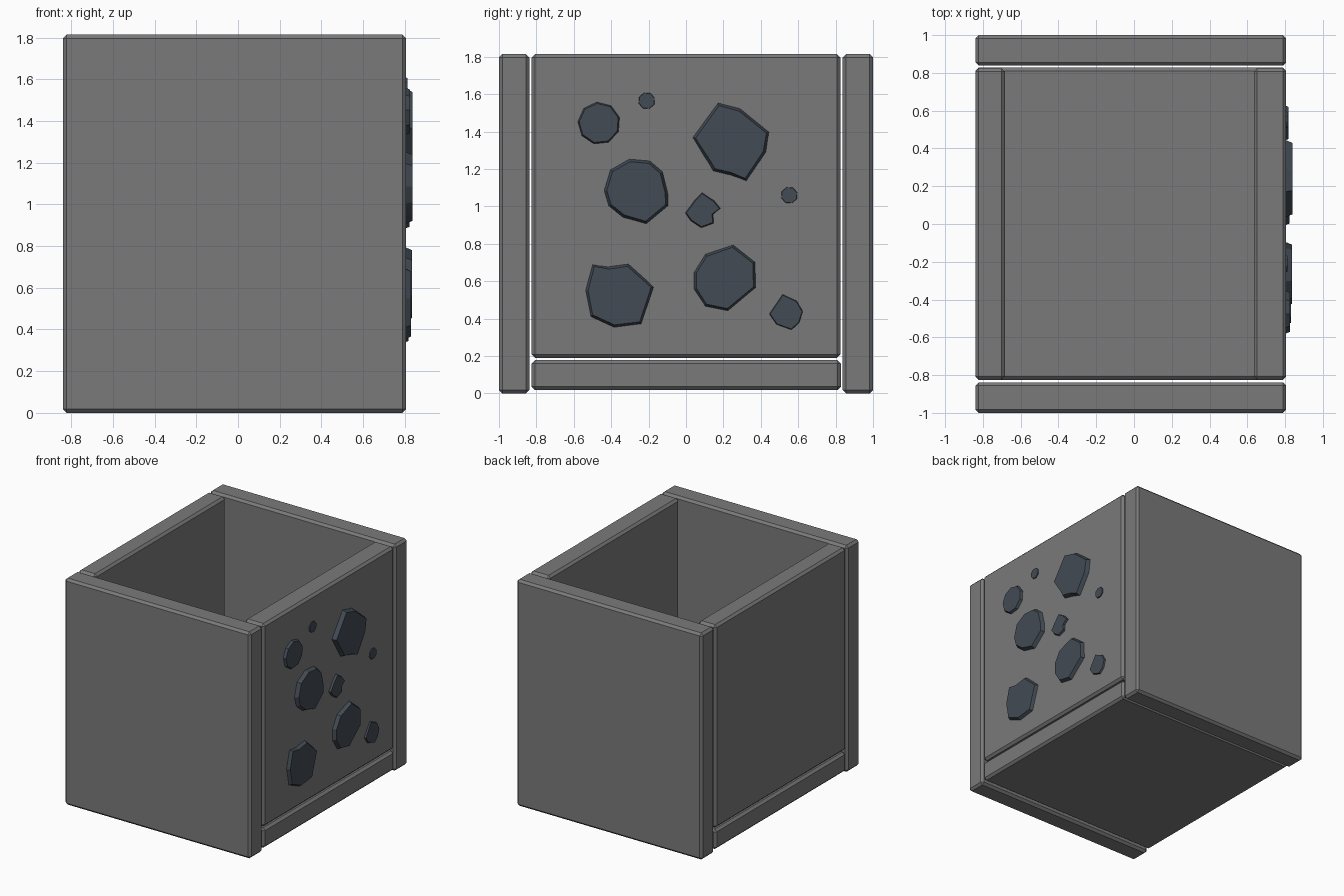
import bpy, bmesh, math
from mathutils import Vector

if "Cube" in bpy.data.objects:
    bpy.data.objects.remove(bpy.data.objects["Cube"])


def material(name, color):
    m = bpy.data.materials.new(name)
    m.diffuse_color = (*color, 1)
    m.use_nodes = True
    m.node_tree.nodes["Principled BSDF"].inputs["Base Color"].default_value = m.diffuse_color
    return m


STONE = material("grey stone", (0.195, 0.195, 0.195))
ORE = material("dark blue grey ore", (0.055, 0.070, 0.090))


def finish(name, bm, mat):
    bmesh.ops.recalc_face_normals(bm, faces=bm.faces)
    me = bpy.data.meshes.new(name)
    bm.to_mesh(me)
    bm.free()
    me.materials.append(mat)
    ob = bpy.data.objects.new(name, me)
    bpy.context.collection.objects.link(ob)
    return ob


def slab(name, lo, hi, bevel=0.018):
    """Chamfered box between two corners."""
    bm = bmesh.new()
    bmesh.ops.create_cube(bm, size=1)
    for v in bm.verts:
        v.co = [(a + b) / 2 + c * (b - a) for a, b, c in zip(lo, hi, v.co)]
    bmesh.ops.bevel(bm, geom=bm.edges[:], offset=bevel, segments=1,
                    affect='EDGES', profile=0.5)
    return finish(name, bm, STONE)


def chunk(name, outline, top, inset):
    """Flat lump on the right wall: outline in (y, z), narrowing to x = top."""
    pts = [Vector(p) for p in outline]
    c = sum(pts, Vector((0, 0))) / len(pts)
    bm = bmesh.new()
    base = [bm.verts.new((0.79, *p)) for p in pts]
    face = [bm.verts.new((top, *(p + (c - p).normalized() * inset))) for p in pts]
    bm.faces.new(base)
    bm.faces.new(face)
    n = len(pts)
    for i in range(n):
        j = (i + 1) % n
        bm.faces.new((base[i], base[j], face[j], face[i]))
    return finish(name, bm, ORE)


def ngon(y, z, r, n):
    return [(y + r * math.cos(math.tau * (i + 0.4) / n),
             z + r * math.sin(math.tau * (i + 0.4) / n)) for i in range(n)]


# Box walls and floor, with thin gaps between them
X0, X1, H = -0.84, 0.806, 1.814
slab("front_wall", (X0, -1, 0), (X1, -0.838, H))
slab("back_wall", (X0, 0.838, 0), (X1, 1, H))
slab("left_wall", (X0, -0.825, 0.19), (-0.684, 0.825, H))
slab("right_wall", (0.634, -0.825, 0.19), (X1, 0.825, H))
slab("floor", (X0, -0.825, 0.018), (X1, 0.828, 0.178))

# Ore lumps with irregular outlines
chunk("ore_upper_right", [(.17, 1.56), (.29, 1.53), (.45, 1.40), (.434, 1.29),
      (.325, 1.13), (.24, 1.16), (.14, 1.185), (.12, 1.22), (.03, 1.37)], 0.838, 0.022)
chunk("ore_middle", [(-.445, 1.085), (-.41, 1.20), (-.305, 1.26), (-.19, 1.25),
      (-.12, 1.19), (-.09, 1.07), (-.09, 1.0), (-.21, .90), (-.34, .935),
      (-.42, 1.0)], 0.836, 0.022)
chunk("ore_small_middle", [(-.01, .965), (.04, 1.035), (.085, 1.08), (.155, 1.035),
      (.19, .99), (.15, .955), (.15, .905), (.08, .88), (.02, .92)], 0.822, 0.012)
chunk("ore_lower_left", [(-.545, .55), (-.505, .695), (-.42, .685), (-.305, .70),
      (-.205, .61), (-.165, .57), (-.235, .365), (-.385, .345), (-.515, .405)],
      0.830, 0.022)
chunk("ore_lower_right", [(.037, .65), (.10, .75), (.255, .80), (.375, .705),
      (.38, .565), (.225, .435), (.10, .46), (.037, .555)], 0.834, 0.02)
chunk("ore_small_right", [(.44, .425), (.515, .535), (.595, .50), (.63, .44),
      (.61, .375), (.565, .335), (.48, .365)], 0.818, 0.01)

# Rounder lumps and pebbles
chunk("ore_upper_left", ngon(-.465, 1.445, .12, 9), 0.826, 0.014)
chunk("ore_pebble_top", ngon(-.21, 1.565, .05, 8), 0.813, 0.007)
chunk("ore_pebble_right", ngon(.552, 1.06, .05, 8), 0.813, 0.007)
